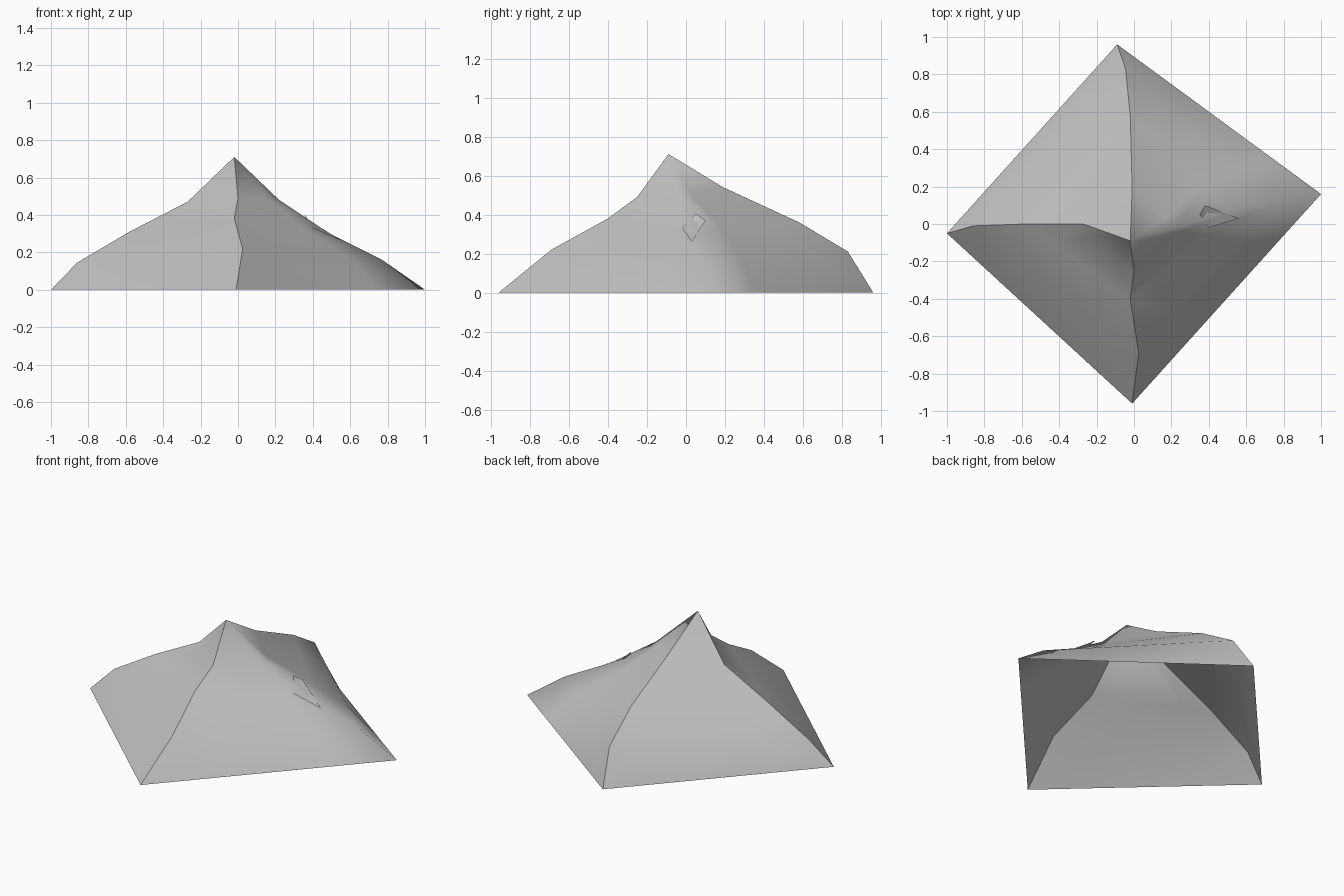
import bpy
import bmesh
from mathutils import Vector

cube = bpy.data.objects.get("Cube")
if cube:
    bpy.data.objects.remove(cube, do_unlink=True)

# Single grey canvas colour
grey = bpy.data.materials.new("canvas_grey")
grey.use_nodes = True
colour = (0.53, 0.53, 0.53, 1)
grey.diffuse_color = colour
grey.node_tree.nodes["Principled BSDF"].inputs["Base Color"].default_value = colour

STEPS = 4  # segments between neighbouring ridges
PEAK = (-0.02, -0.09, 0.71)

# Ridges from the peak down to the ground corners, counter-clockwise
RIDGES = [
    [(0.22, -0.02, 0.48), (0.49, 0.06, 0.30), (0.77, 0.11, 0.16), (1.0, 0.16, 0)],
    [(-0.01, 0.19, 0.54), (-0.02, 0.58, 0.36), (-0.045, 0.83, 0.21), (-0.09, 0.96, 0)],
    [(-0.27, 0.0, 0.47), (-0.58, 0.0, 0.31), (-0.86, -0.01, 0.145), (-1.0, -0.05, 0)],
    [(0.0, -0.25, 0.49), (-0.02, -0.40, 0.38), (0.025, -0.69, 0.22), (-0.01, -0.96, 0)],
]


def finish(bm, name):
    mesh = bpy.data.meshes.new(name)
    bm.to_mesh(mesh)
    bm.free()
    mesh.materials.append(grey)
    obj = bpy.data.objects.new(name, mesh)
    bpy.context.collection.objects.link(obj)
    return obj


# Open sheet: rings of points spanning the four ridges
bm = bmesh.new()
peak = bm.verts.new(PEAK)
rings = []
for level in range(len(RIDGES[0])):
    ring = []
    for r, ridge in enumerate(RIDGES):
        a = Vector(ridge[level])
        b = Vector(RIDGES[(r + 1) % 4][level])
        ring += [bm.verts.new(a.lerp(b, s / STEPS)) for s in range(STEPS)]
    rings.append(ring)

count = len(rings[0])
for k in range(count):
    n = (k + 1) % count
    bm.faces.new((peak, rings[0][k], rings[0][n]))
    for inner, outer in zip(rings, rings[1:]):
        bm.faces.new((inner[k], outer[k], outer[n], inner[n]))
for face in bm.faces:
    face.smooth = True

# Three ridges stay crisp, the +x one is soft
for r in (1, 2, 3):
    line = [peak] + [ring[r * STEPS] for ring in rings]
    for a, b in zip(line, line[1:]):
        bm.edges.get((a, b)).smooth = False
finish(bm, "draped_sheet")

# Small pinched fold on the soft ridge
bm = bmesh.new()
tip, back, low, tail = [bm.verts.new(p) for p in (
    (0.35, 0.05, 0.405), (0.38, 0.10, 0.37), (0.40, -0.02, 0.33), (0.56, 0.03, 0.26))]
bm.faces.new((tip, low, back))
bm.faces.new((low, tail, back))
for face in bm.faces:
    face.smooth = True
finish(bm, "pinched_fold")
